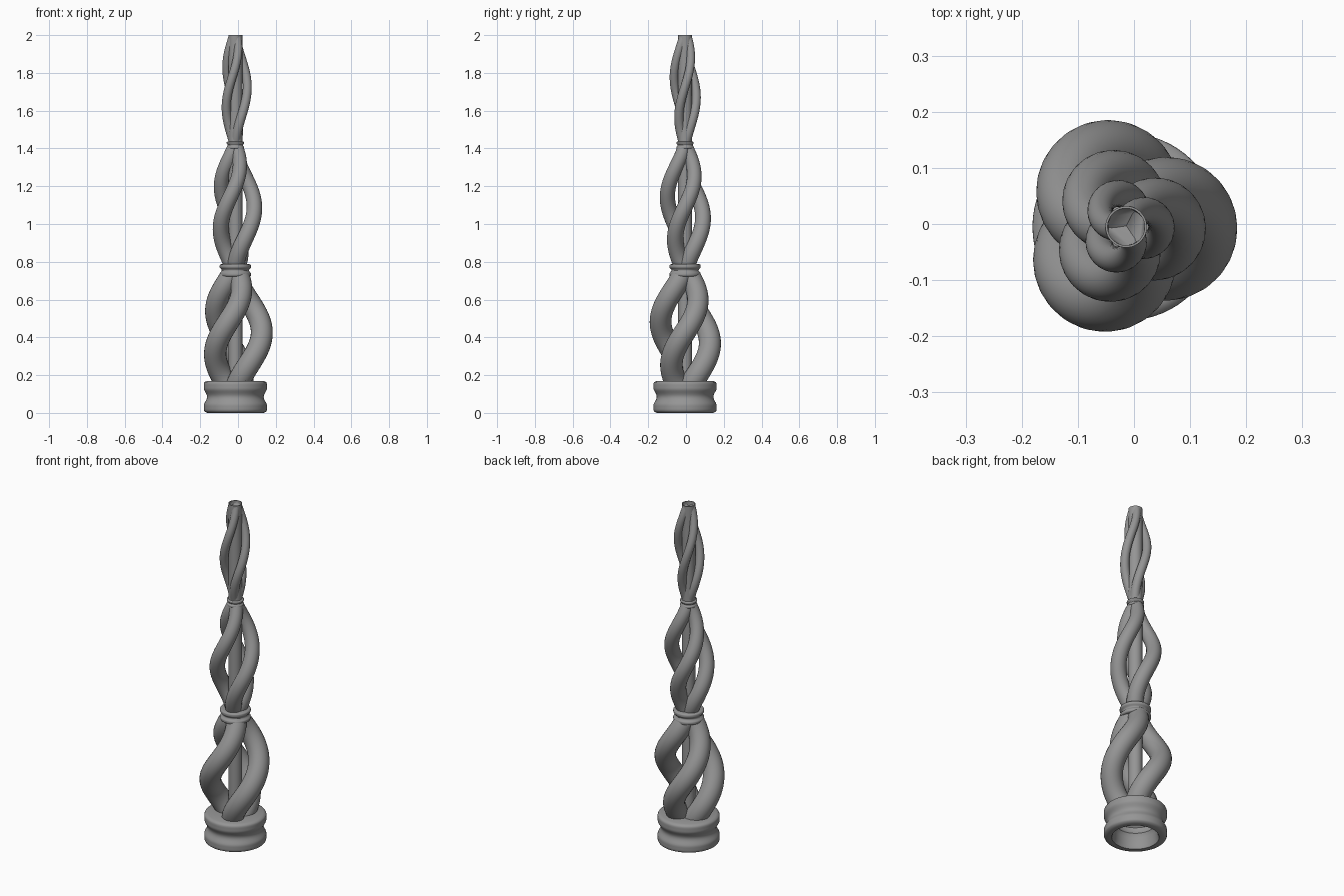
import bpy, bmesh, math
from math import sin, cos, pi
from mathutils import Vector

if "Cube" in bpy.data.objects:
    bpy.data.objects.remove(bpy.data.objects["Cube"])

AX, AY = -0.014, -0.005          # shared vertical axis
BORE, TUBE = 0.033, 0.037        # inner and outer radius of the central tube

grey = bpy.data.materials.new("grey")
grey.diffuse_color = (0.3, 0.3, 0.3, 1)
grey.use_nodes = True
grey.node_tree.nodes["Principled BSDF"].inputs["Base Color"].default_value = grey.diffuse_color


def finish(name, bm, angle=40):
    bmesh.ops.recalc_face_normals(bm, faces=bm.faces)
    me = bpy.data.meshes.new(name)
    bm.to_mesh(me)
    bm.free()
    me.materials.append(grey)
    ob = bpy.data.objects.new(name, me)
    bpy.context.collection.objects.link(ob)
    ob.location = (AX, AY, 0)
    bpy.ops.object.select_all(action='DESELECT')
    ob.select_set(True)
    bpy.context.view_layer.objects.active = ob
    bpy.ops.object.shade_smooth_by_angle(angle=math.radians(angle))
    return ob


def skin(bm, rings, closed):
    """Join rings of vertices with quads; closed also joins last to first."""
    n = len(rings[0])
    for i in range(len(rings) if closed else len(rings) - 1):
        a, b = rings[i], rings[(i + 1) % len(rings)]
        for j in range(n):
            k = (j + 1) % n
            bm.faces.new((a[j], a[k], b[k], b[j]))


def lathe(name, profile, n=64):
    """Revolve a closed (radius, height) profile."""
    bm = bmesh.new()
    rings = [[bm.verts.new((r * cos(2 * pi * j / n), r * sin(2 * pi * j / n), z))
              for j in range(n)] for r, z in profile]
    skin(bm, rings, True)
    return finish(name, bm)


def spool(z0, z1, r, waist, lip, steps=24):
    """Outer side of a spool: two rounded bands with a smooth groove between."""
    pts = []
    for i in range(steps + 1):
        t = i / steps
        groove = (r - waist) * max(0, cos(pi * (t - 0.5) / 0.5)) ** 1.5
        end = min(t, 1 - t) * (z1 - z0)
        rnd = lip - math.sqrt(max(0, lip ** 2 - (lip - end) ** 2)) if end < lip else 0
        pts.append((r - groove - rnd, z0 + t * (z1 - z0)))
    return pts


def strand(name, z0, z1, lo, hi, swing, r0, r1, phase, steps=72, n=24):
    """Tapered tube along a half-turn bulging spiral, kept out of the tube bore."""
    def path(z):
        t = (z - z0) / (z1 - z0)
        a = phase + pi * (t - 0.5)
        R = swing * sin(pi * t)
        return Vector((R * cos(a), R * sin(a), z))

    bm, rings = bmesh.new(), []
    for i in range(steps + 1):
        z = lo + (hi - lo) * i / steps
        p = path(z)
        d = (path(z + 0.001) - path(z - 0.001)).normalized()
        u = d.cross(Vector((0, 1, 0))).normalized()
        v = d.cross(u)
        r = r0 + (r1 - r0) * (z - z0) / (z1 - z0)
        ring = []
        for j in range(n):
            b = 2 * pi * j / n
            q = p + r * (cos(b) * u + sin(b) * v)
            q.z = min(max(q.z, lo), hi)
            flat = Vector((q.x, q.y))
            if flat.length < 0.035:
                flat = flat.normalized() * 0.035
            ring.append(bm.verts.new((flat.x, flat.y, q.z)))
        rings.append(ring)
    skin(bm, rings, False)
    return finish(name, bm, 60)


# Central tube, open at both ends
lathe("central_tube", [(TUBE, 0.13), (TUBE, 2.0), (BORE, 2.0), (BORE, 0.13)], 48)

# Hollow grooved base with a top plate around the tube
base = spool(0, 0.17, 0.167, 0.15, 0.018)
inner = [(0.034, 0.165), (0.034, 0.135), (0.105, 0.135), (0.116, 0.125), (0.116, 0.105),
         (0.105, 0.085), (0.116, 0.065), (0.118, 0.02), (0.125, 0.0)]
lathe("base", base + inner)

# Collars between the tiers
lathe("lower_collar", spool(0.722, 0.787, 0.083, 0.072, 0.008)
      + [(0.035, 0.787), (0.035, 0.722)])
lathe("upper_collar", spool(1.398, 1.436, 0.046, 0.040, 0.005)
      + [(0.035, 1.436), (0.035, 1.398)])

# Three tiers of three spiralling strands
tiers = [("lower", 0.08, 0.765, 0.14, 0.765, 0.140, 0.061, 0.055),
         ("middle", 0.75, 1.42, 0.75, 1.42, 0.101, 0.046, 0.036),
         ("upper", 1.405, 2.04, 1.405, 2.0, 0.063, 0.026, 0.021)]
for tier, *spec in tiers:
    for k in range(3):
        strand(f"{tier}_strand_{k + 1}", *spec, 2 * pi * k / 3 - 0.03)
